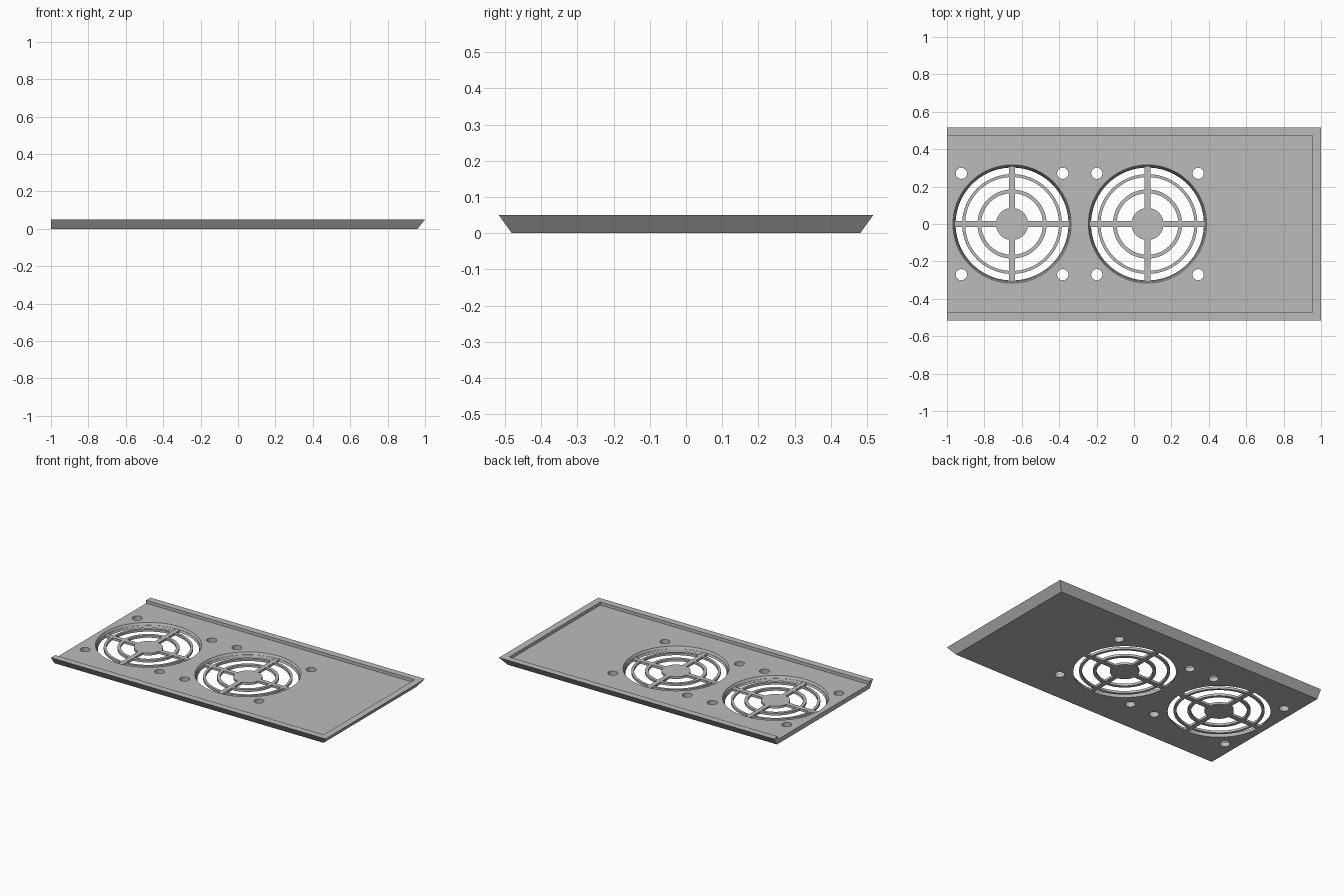
import bpy, bmesh, math

if "Cube" in bpy.data.objects:
    bpy.data.objects.remove(bpy.data.objects["Cube"])

FAN_X = (-0.652, 0.072)       # fan centres along the plate
H, FLOOR, GRILLE = 0.05, 0.03, 0.015
SPOKE = 0.015                 # half width of a spoke


def prism(bm, low, high):
    """Closed solid between two matching point loops."""
    a = [bm.verts.new(p) for p in low]
    b = [bm.verts.new(p) for p in high]
    bm.faces.new(a)
    bm.faces.new(b)
    n = len(a)
    for i in range(n):
        j = (i + 1) % n
        bm.faces.new((a[i], a[j], b[j], b[i]))


def rect(x0, x1, y, z):
    return [(x0, -y, z), (x1, -y, z), (x1, y, z), (x0, y, z)]


def circle(cx, cy, r, z, n):
    return [(cx + r * math.cos(2 * math.pi * i / n),
             cy + r * math.sin(2 * math.pi * i / n), z) for i in range(n)]


def sector(cx, q, r0, r1, z, n=16):
    """Quarter ring outline, with straight sides parallel to the spokes."""
    pts = []
    for r, flip in ((r1, False), (r0, True)):
        t0 = math.asin(SPOKE / r)
        arc = [t0 + (math.pi / 2 - 2 * t0) * i / n for i in range(n + 1)]
        for t in (reversed(arc) if flip else arc):
            a = t + q * math.pi / 2
            pts.append((cx + r * math.cos(a), r * math.sin(a), z))
    return pts


def make(name, bm):
    bmesh.ops.recalc_face_normals(bm, faces=bm.faces)
    me = bpy.data.meshes.new(name)
    bm.to_mesh(me)
    bm.free()
    ob = bpy.data.objects.new(name, me)
    bpy.context.collection.objects.link(ob)
    return ob


# plate with flared edges on three sides and a square open end
bm = bmesh.new()
prism(bm, rect(-1, 0.96, 0.481, 0), rect(-1, 1, 0.517, H))
plate = make("fan_cover_plate", bm)

# recess that leaves the raised rim
bm = bmesh.new()
prism(bm, rect(-1.2, 0.955, 0.473, FLOOR), rect(-1.2, 0.955, 0.473, 0.1))
recess = make("recess_cutter", bm)

# tapered pockets above the grilles
bm = bmesh.new()
for cx in FAN_X:
    prism(bm, circle(cx, 0, 0.309, GRILLE, 72), circle(cx, 0, 0.321, 0.04, 72))
pockets = make("pocket_cutter", bm)

# grille windows and screw holes
bm = bmesh.new()
for cx in FAN_X:
    for q in range(4):
        for r0, low, high in ((0.086, 0.165, 0.165), (0.185, 0.251, 0.251),
                              (0.267, 0.300, 0.308)):
            prism(bm, sector(cx, q, r0, low, -0.005),
                  sector(cx, q, r0, high, 0.018))
    for sx in (-1, 1):
        for sy in (-1, 1):
            c = (cx + sx * 0.271, sy * 0.271, 0.03)
            prism(bm, circle(*c, -0.01, 32), circle(*c, 0.06, 32))
holes = make("hole_cutter", bm)

# apply the cuts and discard the cutters
bpy.context.view_layer.objects.active = plate
plate.select_set(True)
for cutter in (recess, pockets, holes):
    cutter.hide_render = True
    mod = plate.modifiers.new(cutter.name, 'BOOLEAN')
    mod.operation = 'DIFFERENCE'
    mod.solver = 'EXACT'
    mod.object = cutter
    bpy.ops.object.modifier_apply(modifier=mod.name)
    bpy.data.objects.remove(cutter)

# single grey colour
grey = bpy.data.materials.new("plain_grey")
grey.diffuse_color = (0.5, 0.5, 0.5, 1)
grey.use_nodes = True
grey.node_tree.nodes["Principled BSDF"].inputs["Base Color"].default_value = grey.diffuse_color
plate.data.materials.clear()
plate.data.materials.append(grey)
bpy.ops.object.select_all(action='DESELECT')
plate.select_set(True)
bpy.ops.object.shade_smooth_by_angle(angle=math.radians(25))
